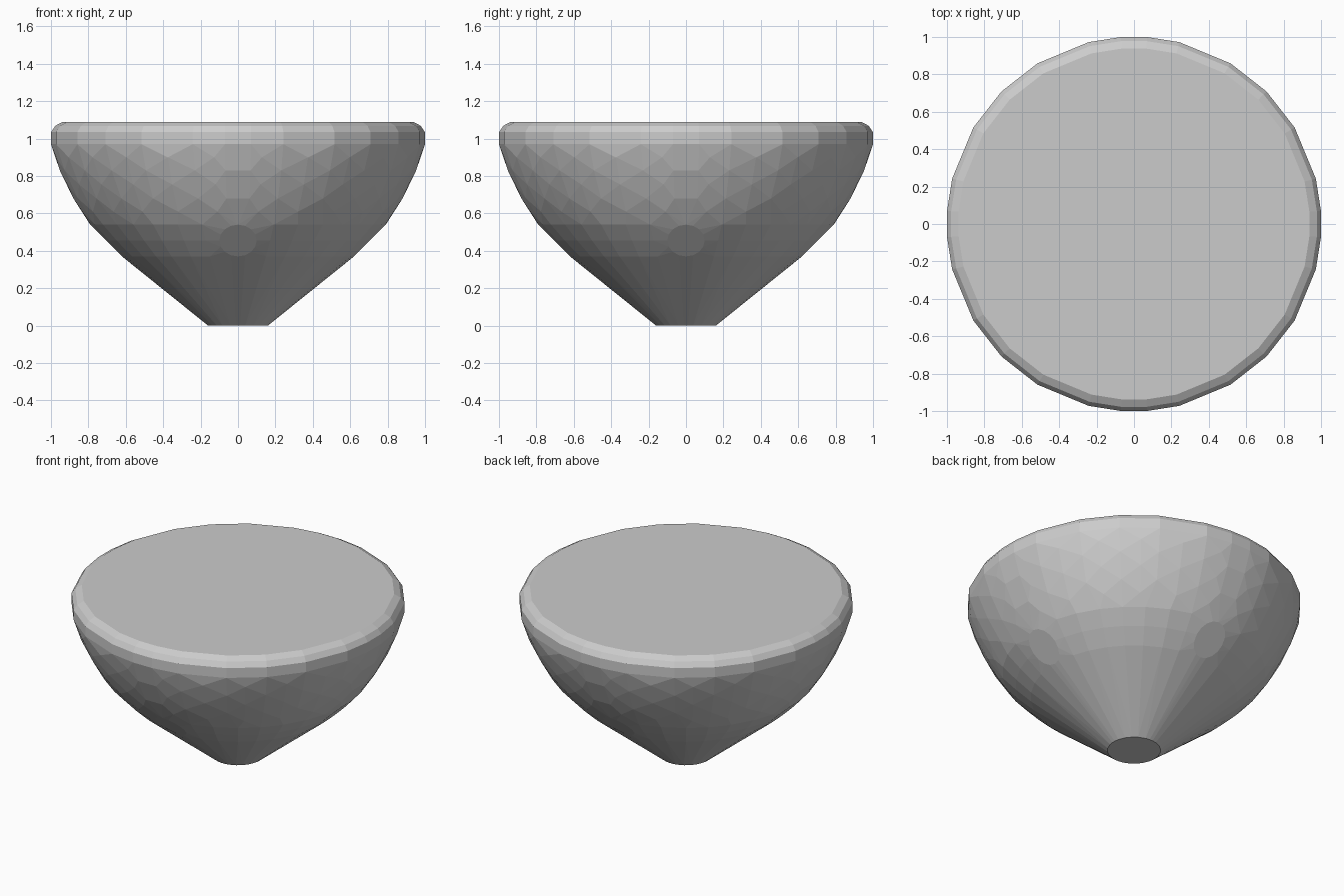
import bpy, bmesh
from math import sin, cos, radians, pi

if "Cube" in bpy.data.objects:
    bpy.data.objects.remove(bpy.data.objects["Cube"])

# radius, height of each ring from foot to rim
PROFILE = [(0.16, 0.0), (0.62, 0.37), (0.71, 0.455), (0.79, 0.54), (0.84, 0.61),
           (0.882, 0.68), (0.92, 0.755), (0.955, 0.83), (0.98, 0.90),
           (1.002, 0.97), (1.002, 1.035), (0.98, 1.068), (0.94, 1.09)]

# uneven faceting, the same in each quadrant, alternating with regular facets
UNEVEN = [q * 90 + a for q in range(4) for a in (4, 14, 31, 45, 59, 76, 86)]
EVEN = [i * 15 + 7.5 for i in range(24)]
STAGGERED = (4, 6, 8)

bm = bmesh.new()


def ring(r, z, angles):
    for a in angles:
        bm.verts.new((r * cos(radians(a)), r * sin(radians(a)), z))


# faceted bowl rings; the ring through the flat discs leaves room for them
for i, (r, z) in enumerate(PROFILE):
    angles = EVEN if i in STAGGERED else UNEVEN
    if i in (1, 2, 3):
        angles = [q * 90 + a for q in range(4) for a in (14, 24, 35, 45, 55, 66, 76)]
    ring(r, z, angles)

# four round flats on the lower flanks
for q in range(4):
    c, s = cos(q * pi / 2), sin(q * pi / 2)
    for k in range(16):
        t = k * pi / 8
        out, side, z = 0.705 + 0.085 * sin(t), 0.1 * cos(t), 0.455 + 0.085 * sin(t)
        bm.verts.new((out * c - side * s, out * s + side * c, z))

# wrap everything in one closed convex skin and merge the flat areas
result = bmesh.ops.convex_hull(bm, input=bm.verts[:])
loose = [v for v in bm.verts if not v.link_faces]
bmesh.ops.delete(bm, geom=loose, context='VERTS')
bmesh.ops.dissolve_limit(bm, angle_limit=radians(1), verts=bm.verts[:], edges=bm.edges[:])
bmesh.ops.recalc_face_normals(bm, faces=bm.faces[:])

mesh = bpy.data.meshes.new("solid_bowl")
bm.to_mesh(mesh)
bm.free()
bowl = bpy.data.objects.new("solid_bowl", mesh)
bpy.context.collection.objects.link(bowl)
